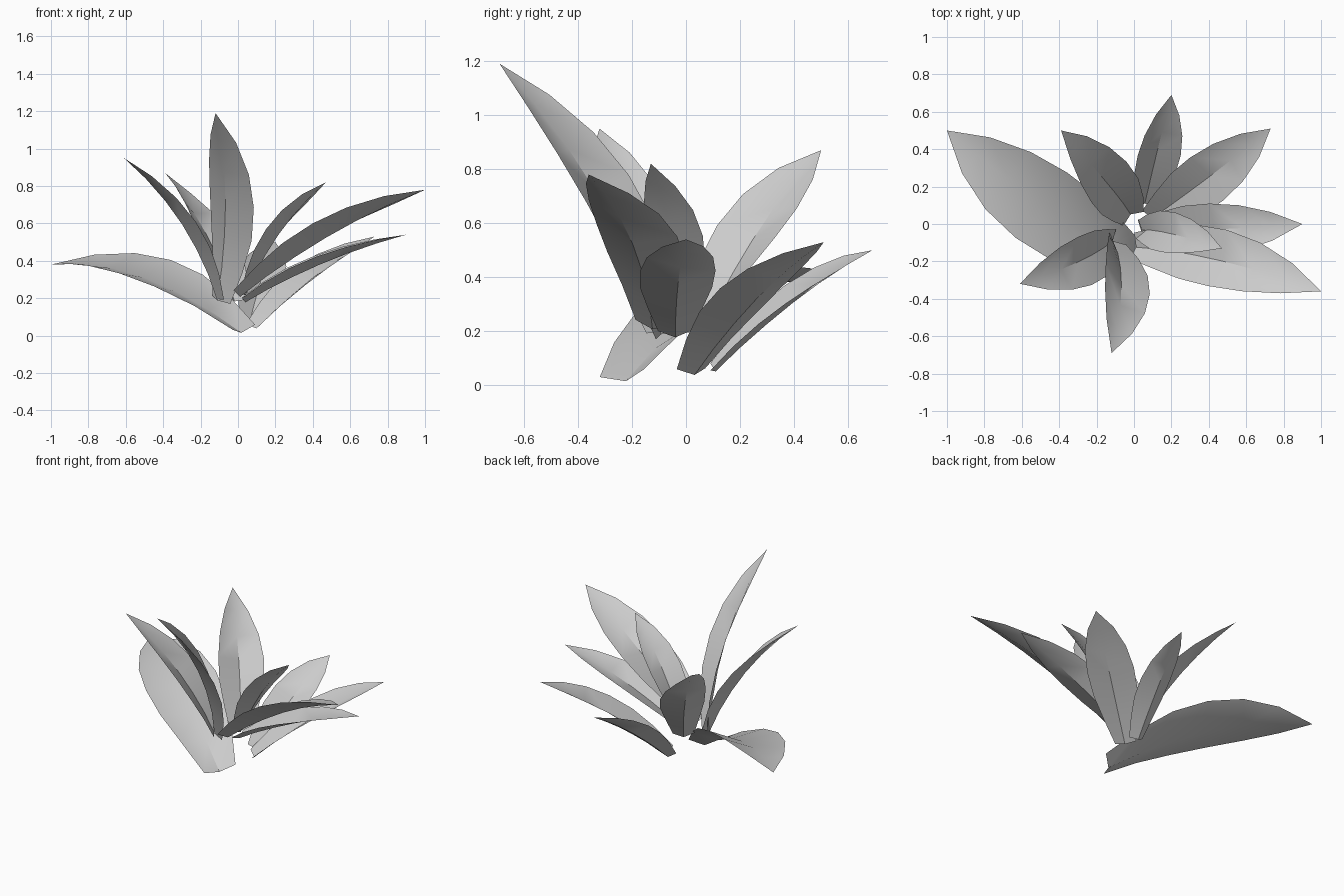
import bpy, bmesh, math
from mathutils import Vector

if "Cube" in bpy.data.objects:
    bpy.data.objects.remove(bpy.data.objects["Cube"], do_unlink=True)

GREY = (0.6, 0.6, 0.6, 1)
mat = bpy.data.materials.new("pale_grey")
mat.use_nodes = True
mat.diffuse_color = GREY
mat.node_tree.nodes["Principled BSDF"].inputs["Base Color"].default_value = GREY

# Position along the blade and relative width there
OUTLINE = [(0, .45), (.16, .72), (.33, .95), (.5, 1), (.67, .88), (.84, .55), (1, 0)]


def leaf(name, base, mid, tip, side, half, fold=.48):
    """Arched, folded blade through base, mid and tip, spread along side."""
    base, mid, tip, side = map(Vector, (base, mid, tip, side))
    ctrl = 2 * mid - (base + tip) / 2
    bm = bmesh.new()
    rows = []
    for t, width in OUTLINE:
        p = base * (1 - t) ** 2 + ctrl * 2 * t * (1 - t) + tip * t * t
        tangent = ((ctrl - base) * (1 - t) + (tip - ctrl) * t).normalized()
        across = (side - tangent * side.dot(tangent)).normalized()
        up = across.cross(tangent)
        if up.z < 0:
            up.negate()
        w = half * width
        depth = w * fold * (1 - t / 2)
        if width == 0:
            rows.append([bm.verts.new(p)])
        else:
            rows.append([bm.verts.new(p + across * w * s + up * depth * (abs(s) - .5))
                         for s in (-1, 0, 1)])
    for a, b in zip(rows, rows[1:]):
        for i in range(2):
            if len(b) == 1:
                bm.faces.new((a[i], a[i + 1], b[0]))
            else:
                bm.faces.new((a[i], a[i + 1], b[i + 1], b[i]))
    bmesh.ops.recalc_face_normals(bm, faces=bm.faces)
    if sum(f.normal.z for f in bm.faces) < 0:
        bmesh.ops.reverse_faces(bm, faces=bm.faces)
    mesh = bpy.data.meshes.new(name)
    bm.to_mesh(mesh)
    bm.free()
    mesh.materials.append(mat)
    obj = bpy.data.objects.new(name, mesh)
    bpy.context.collection.objects.link(obj)
    bpy.ops.object.select_all(action='DESELECT')
    obj.select_set(True)
    bpy.context.view_layer.objects.active = obj
    bpy.ops.object.shade_smooth_by_angle(angle=math.radians(35))


# Broad drooping leaf
leaf("broad_leaf", (.025, -.23, .03), (-.5, .11, .34), (-1, .5, .38), (.5, .8, .18), .225, .36)
# Back leaves
leaf("back_right_leaf", (-.01, .04, .19), (-.15, .235, .555), (-.39, .5, .87), (.3, .07, -.25), .145)
leaf("back_leaf", (.06, .1, .06), (.13, .38, .32), (.2, .69, .5), (.9, -.1, -.35), .12)
leaf("back_left_leaf", (.09, .025, .05), (.4, .25, .34), (.73, .51, .53), (.55, -.8, -.05), .145)
# Left-hand leaves
leaf("left_leaf", (.03, -.04, .19), (.42, -.03, .4), (.9, 0, .54), (0, -1, -.03), .14)
leaf("front_left_leaf", (0, -.12, .22), (.46, -.19, .55), (1, -.36, .78), (.05, -.85, .3), .16)
leaf("inner_leaf", (.03, -.03, .22), (.2, -.05, .55), (.47, -.13, .82), (.05, -.9, .5), .112)
# Front leaves
leaf("front_right_leaf", (-.1, -.09, .2), (-.28, -.2, .61), (-.61, -.32, .95), (.1, -.95, .1), .135)
leaf("front_leaf", (-.1, -.08, .19), (-.05, -.31, .72), (-.12, -.69, 1.19), (.8, -.75, 0), .15)
